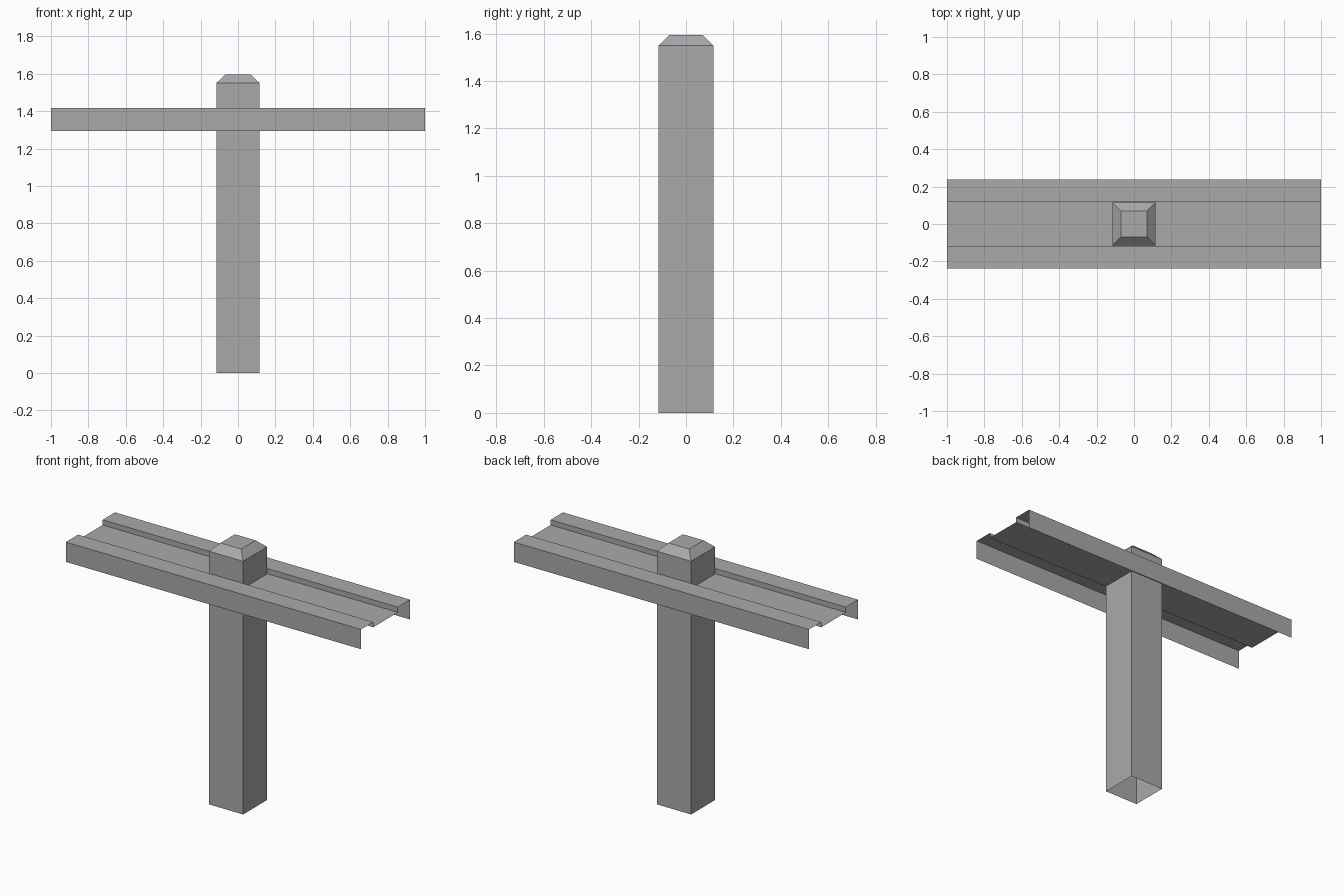
import bpy
import bmesh

cube = bpy.data.objects.get("Cube")
if cube:
    bpy.data.objects.remove(cube, do_unlink=True)

# Single grey metal
grey = bpy.data.materials.new("grey_metal")
grey.use_nodes = True
colour = (0.4, 0.4, 0.4, 1)
grey.diffuse_color = colour
grey.node_tree.nodes["Principled BSDF"].inputs["Base Color"].default_value = colour


def loft(name, rings, closed, cap_end):
    """Join successive point rings with quads, optionally capping the last."""
    bm = bmesh.new()
    loops = [[bm.verts.new(p) for p in ring] for ring in rings]
    count = len(loops[0])
    for low, high in zip(loops, loops[1:]):
        for i in range(count if closed else count - 1):
            j = (i + 1) % count
            bm.faces.new((low[i], low[j], high[j], high[i]))
    if cap_end:
        bm.faces.new(loops[-1])
    mesh = bpy.data.meshes.new(name)
    bm.to_mesh(mesh)
    bm.free()
    mesh.materials.append(grey)
    obj = bpy.data.objects.new(name, mesh)
    bpy.context.collection.objects.link(obj)
    return obj


def square(half, z):
    return [(-half, -half, z), (half, -half, z), (half, half, z), (-half, half, z)]


# Hollow square post, open below, with a chamfered cap
loft("post", [square(0.116, 0), square(0.116, 1.55), square(0.07, 1.595)], True, True)

# Thin sheet rail: side skirts, raised lips and a shallow central channel
half_profile = [(-0.238, 1.295), (-0.238, 1.416), (-0.119, 1.416), (-0.119, 1.384)]
profile = half_profile + [(-y, z) for y, z in reversed(half_profile)]
loft("rail", [[(x, y, z) for y, z in profile] for x in (1, -1)], False, False)
